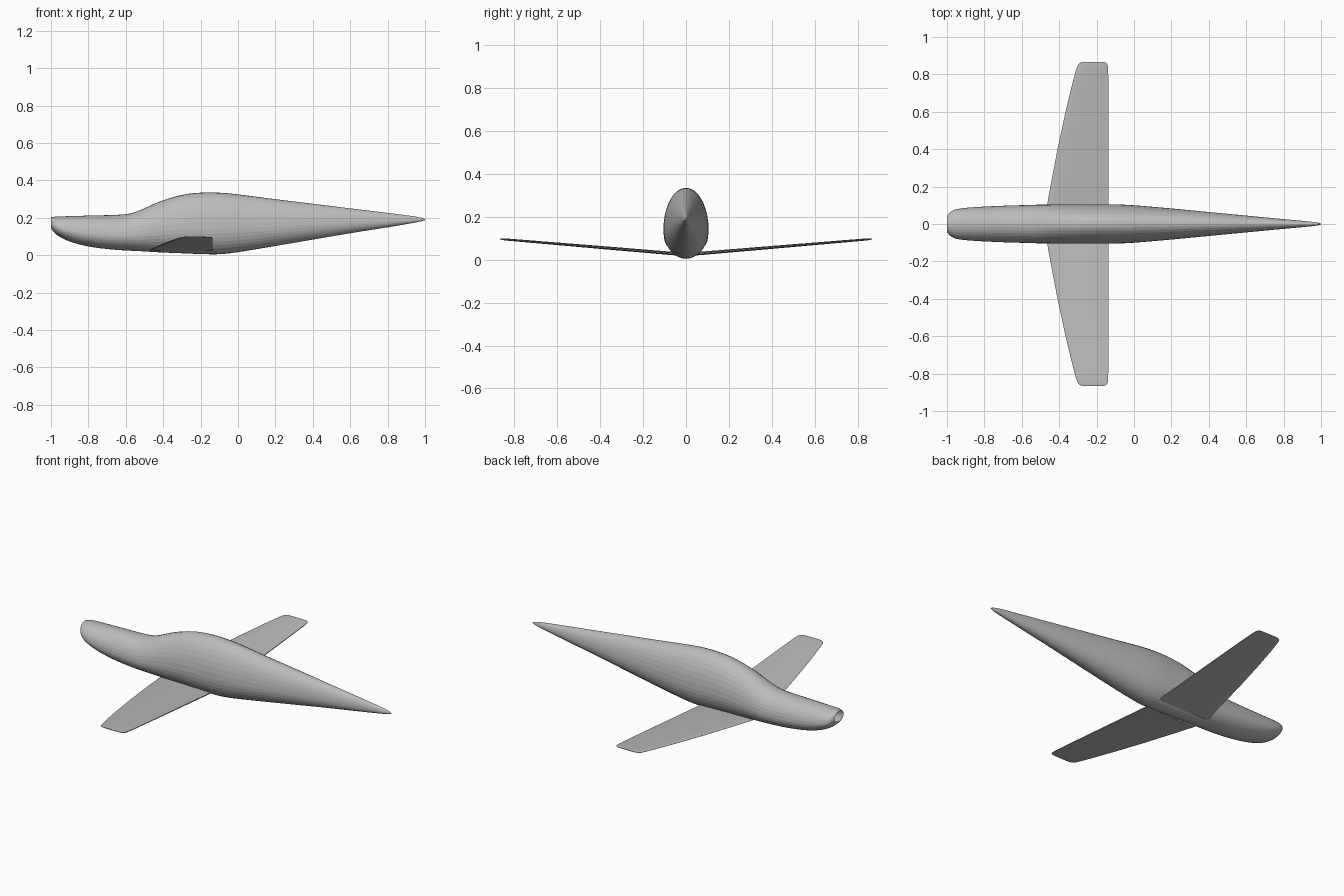
import bpy, bmesh, math

if "Cube" in bpy.data.objects:
    bpy.data.objects.remove(bpy.data.objects["Cube"])

grey = bpy.data.materials.new("light grey")
grey.diffuse_color = (0.5, 0.5, 0.5, 1)
grey.use_nodes = True
grey.node_tree.nodes["Principled BSDF"].inputs["Base Color"].default_value = grey.diffuse_color


def loft(name, rings, cap_start, cap_end):
    """Skin a list of closed rings into one object."""
    bm = bmesh.new()
    vs = [[bm.verts.new(p) for p in r] for r in rings]
    n = len(vs[0])
    for a, b in zip(vs, vs[1:]):
        for i in range(n):
            j = (i + 1) % n
            bm.faces.new((a[i], a[j], b[j], b[i]))
    if cap_start:
        bm.faces.new(vs[0][::-1])
    if cap_end:
        bm.faces.new(vs[-1])
    bmesh.ops.recalc_face_normals(bm, faces=bm.faces)
    me = bpy.data.meshes.new(name)
    bm.to_mesh(me)
    bm.free()
    me.materials.append(grey)
    ob = bpy.data.objects.new(name, me)
    bpy.context.collection.objects.link(ob)
    return ob


def smooth_path(pts, steps):
    """Cubic interpolation of stations, with slopes measured along the first value."""
    def slope(i):
        a, b = pts[max(i - 1, 0)], pts[min(i + 1, len(pts) - 1)]
        return [(q - p) / (b[0] - a[0]) for p, q in zip(a, b)]
    out = []
    for i in range(len(pts) - 1):
        p, q, h = pts[i], pts[i + 1], pts[i + 1][0] - pts[i][0]
        mp, mq = slope(i), slope(i + 1)
        for s in range(steps):
            t = s / steps
            a, b = 2*t**3 - 3*t**2 + 1, t**3 - 2*t**2 + t
            c, d = -2*t**3 + 3*t**2, t**3 - t**2
            out.append([a*p[k] + b*h*mp[k] + c*q[k] + d*h*mq[k] for k in range(len(p))])
    return out + [list(pts[-1])]


# Fuselage stations: x, bottom z, top z, half width
stations = [
    (-1.0, .145, .203, .042), (-.985, .123, .205, .062), (-.95, .096, .207, .079),
    (-.88, .066, .209, .088), (-.78, .043, .212, .094), (-.66, .029, .215, .099),
    (-.58, .024, .222, .101), (-.52, .021, .242, .103), (-.42, .015, .286, .104),
    (-.30, .010, .322, .105), (-.20, .006, .334, .105), (-.10, .005, .334, .105),
    (0, .016, .325, .100), (.2, .049, .299, .083), (.4, .083, .275, .064),
    (.6, .117, .250, .045), (.8, .149, .226, .026), (.93, .171, .209, .014),
    (.98, .181, .200, .008), (1.0, .188, .192, .002)]

# Egg-shaped sections, widest below the middle; the nose intake stays open
SIDES = 36
rings = []
for x, lo, hi, w in smooth_path(stations, 3):
    mid = lo + (hi - lo) * 0.41
    ring = []
    for i in range(SIDES):
        a = 2 * math.pi * i / SIDES
        s = math.sin(a)
        z = mid + s * ((hi - mid) if s > 0 else (mid - lo))
        ring.append((x, w * math.cos(a), z))
    rings.append(ring)
loft("fuselage", rings, False, True)

# Wing stations: span y, leading edge x, trailing edge x, thickness
wing_stations = [
    (.05, -.474, -.136, .016), (.2, -.447, -.136, .015), (.4, -.409, -.136, .014),
    (.6, -.366, -.136, .012), (.75, -.330, -.137, .011), (.82, -.311, -.138, .010),
    (.845, -.303, -.140, .009), (.859, -.293, -.146, .007), (.866, -.278, -.158, .004)]
chord = [(0, 0), (.02, .5), (.1, .85), (.3, 1), (.6, .9), (.85, .65), (1, .35)]
section = chord + [(c, -t) for c, t in reversed(chord[1:])]

for side, name in ((-1, "right_wing"), (1, "left_wing")):
    rings = []
    for y, le, te, th in wing_stations:
        z = .028 + (y - .05) * .084
        rings.append([(le + (te - le) * c, side * y, z + th * t / 2) for c, t in section])
    wing = loft(name, rings, True, True)
    bpy.context.view_layer.objects.active = wing
    wing.select_set(True)
    bpy.ops.object.shade_smooth_by_angle(angle=math.radians(30))
    wing.select_set(False)
